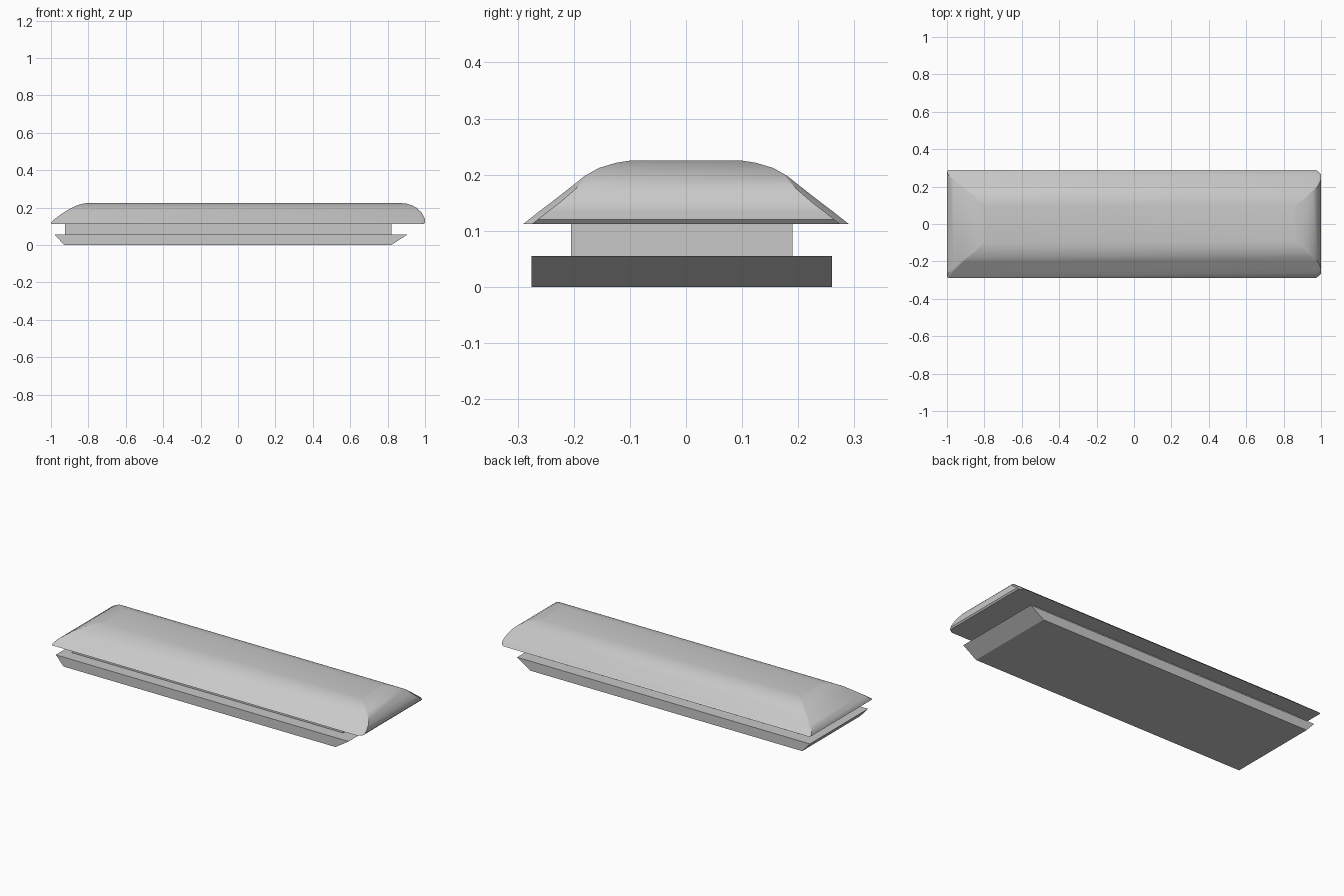
import bpy, bmesh, math

cube = bpy.data.objects.get("Cube")
if cube:
    bpy.data.objects.remove(cube, do_unlink=True)

GREY = (0.58, 0.58, 0.58, 1)
grey = bpy.data.materials.new("light grey")
grey.use_nodes = True
grey.diffuse_color = GREY
grey.node_tree.nodes["Principled BSDF"].inputs["Base Color"].default_value = GREY


def loft(name, rings, smooth=False):
    """Skin a stack of equal-length rings and cap both ends."""
    bm = bmesh.new()
    loops = [[bm.verts.new(p) for p in ring] for ring in rings]
    for low, high in zip(loops, loops[1:]):
        for i in range(len(low)):
            j = (i + 1) % len(low)
            bm.faces.new((low[i], low[j], high[j], high[i]))
    bm.faces.new(loops[0][::-1])
    bm.faces.new(loops[-1])
    bmesh.ops.recalc_face_normals(bm, faces=bm.faces)
    mesh = bpy.data.meshes.new(name)
    bm.to_mesh(mesh)
    bm.free()
    mesh.materials.append(grey)
    obj = bpy.data.objects.new(name, mesh)
    bpy.context.collection.objects.link(obj)
    if smooth:
        bpy.ops.object.select_all(action="DESELECT")
        obj.select_set(True)
        bpy.context.view_layer.objects.active = obj
        bpy.ops.object.shade_smooth_by_angle(angle=math.radians(25))
    return obj


def rectangle(x0, x1, y0, y1, z):
    return [(x0, y0, z), (x1, y0, z), (x1, y1, z), (x0, y1, z)]


def clipped_rectangle(z, x0, x1, y, clip):
    """Rectangle with small corner cuts, larger on the +x end."""
    s, dx, dy = 0.008 * clip, 0.022 * clip, 0.016 * clip
    half = [(x0, -y + s), (x0 + s, -y), (x1 - dx, -y), (x1, -y + dy)]
    return [(px, py, z) for px, py in half] + [(px, -py, z) for px, py in half[::-1]]


# Base slab with undercut ends
loft("base_slab", [rectangle(-0.93, 0.82, -0.275, 0.26, 0),
                   rectangle(-0.98, 0.905, -0.275, 0.26, 0.055)])

# Narrow neck between slab and cover
loft("neck", [rectangle(-0.925, 0.82, -0.205, 0.19, 0.055),
              rectangle(-0.925, 0.82, -0.205, 0.19, 0.113)])

# Domed cover: height, left end, right end, half depth, corner cut
levels = [
    (0.112, -1.0, 0.993, 0.29, 1),
    (0.12, -0.997, 1.0, 0.28, 1),
    (0.135, -0.985, 1.0, 0.261, 1),
    (0.15, -0.965, 0.995, 0.241, 1),
    (0.175, -0.93, 0.98, 0.209, 0.8),
    (0.198, -0.89, 0.955, 0.18, 0.3),
    (0.212, -0.86, 0.93, 0.155, 0.1),
    (0.221, -0.83, 0.9, 0.125, 0.1),
    (0.225, -0.8, 0.86, 0.1, 0.1),
]
loft("cover", [clipped_rectangle(*level) for level in levels], smooth=True)
